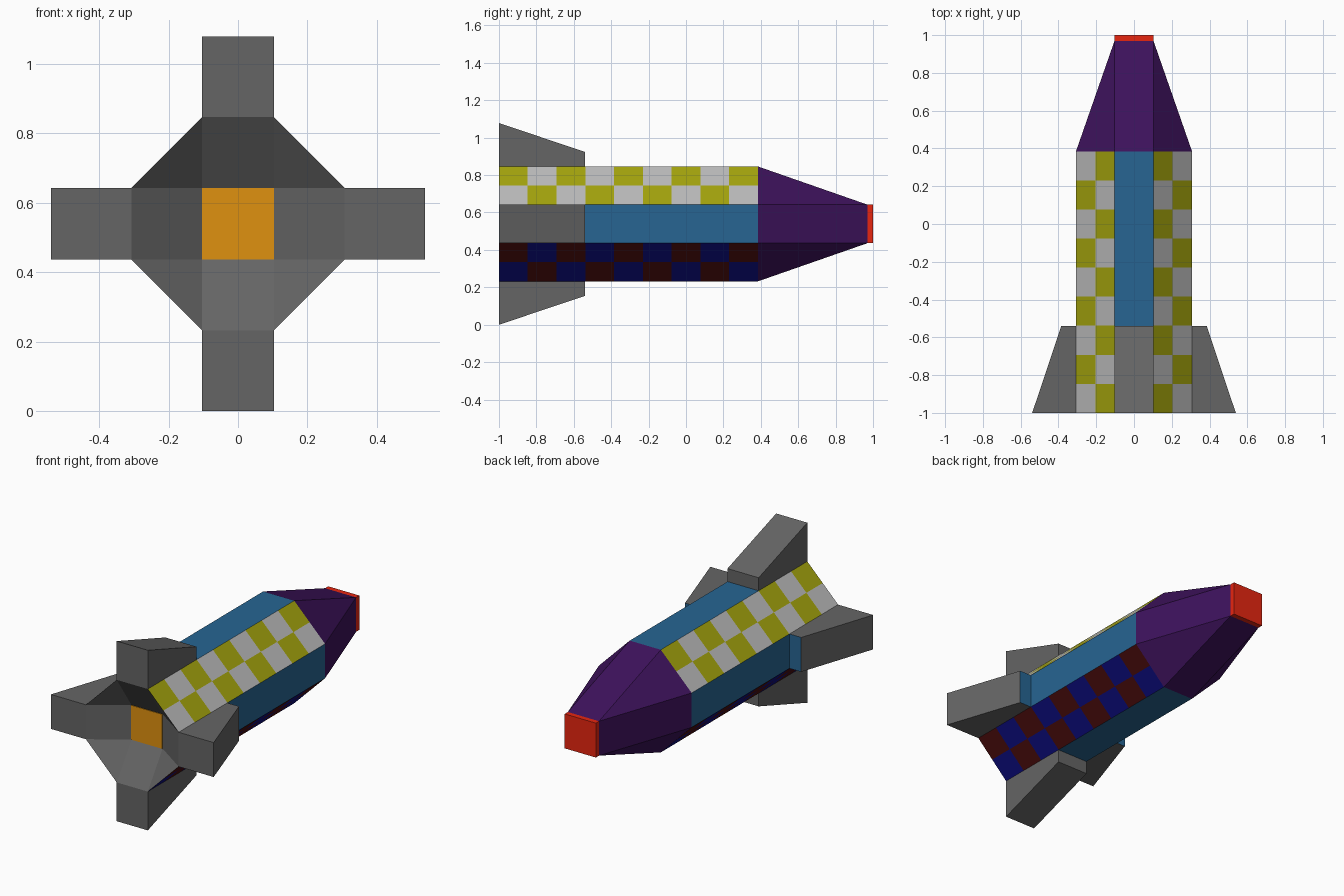
import bpy, bmesh, math
from mathutils import Matrix

if "Cube" in bpy.data.objects:
    bpy.data.objects.remove(bpy.data.objects["Cube"])

CZ = 0.539            # height of the rocket axis
IN, OUT = 0.103, 0.307  # octagon corner offsets
BACK, SHOULDER, NOSE, TIP = -1.0, 0.385, 0.97, 1.0
THROAT = -0.86
FIN_FRONT = -0.54


def material(name, r, g, b):
    m = bpy.data.materials.new(name)
    m.diffuse_color = (r, g, b, 1)
    m.use_nodes = True
    m.node_tree.nodes["Principled BSDF"].inputs["Base Color"].default_value = m.diffuse_color
    return m


grey = material("dark_grey", 0.13, 0.13, 0.13)
blue = material("steel_blue", 0.02, 0.13, 0.29)
purple = material("purple", 0.047, 0.006, 0.107)
red = material("red", 0.93, 0.022, 0.006)
orange = material("orange", 0.74, 0.286, 0.005)
yellow = material("yellow", 0.37, 0.37, 0.004)
silver = material("light_grey", 0.5, 0.5, 0.5)
maroon = material("maroon", 0.07, 0.004, 0.004)
navy = material("navy", 0.004, 0.004, 0.22)


def finish(name, bm, mats):
    me = bpy.data.meshes.new(name)
    bm.to_mesh(me)
    bm.free()
    for m in mats:
        me.materials.append(m)
    ob = bpy.data.objects.new(name, me)
    bpy.context.collection.objects.link(ob)
    return ob


def section(outer, split=False):
    """Octagon in x,z; outer == IN collapses it to a square. split halves the diagonals."""
    pts = []
    mid = (IN + outer) / 2
    for k in range(4):
        c, s = [(1, 0), (0, 1), (-1, 0), (0, -1)][k]
        quarter = [(outer, -IN), (outer, IN)] + ([(mid, mid)] if split else [])
        pts += [(x * c - z * s, x * s + z * c) for x, z in quarter]
    return pts


def loft(rings, paint=None):
    """Skin a list of (y, section); paint(ring, side) gives the material index."""
    bm = bmesh.new()
    loops = [[bm.verts.new((x, y, CZ + z)) for x, z in sec] for y, sec in rings]
    for r, (a, b) in enumerate(zip(loops, loops[1:])):
        n = len(a)
        for i in range(n):
            j = (i + 1) % n
            f = bm.faces.new((a[i], b[i], b[j], a[j]))
            f.material_index = paint(r, i) if paint else 0
    bmesh.ops.remove_doubles(bm, verts=bm.verts, dist=1e-5)
    return bm


def box(name, y0, y1, half, mat):
    bm = bmesh.new()
    bmesh.ops.create_cube(bm, size=1)
    bmesh.ops.scale(bm, vec=(2 * half, y1 - y0, 2 * half), verts=bm.verts)
    bmesh.ops.translate(bm, vec=(0, (y0 + y1) / 2, CZ), verts=bm.verts)
    return finish(name, bm, [mat])


# Hull: blue flats, chequered diagonals (yellow above, maroon/navy below)
def hull_paint(r, i):
    quarter, side = divmod(i, 3)
    if side == 0:
        return 0
    # is this strip the one next to the top/bottom flat?
    inner = (side == 2) == (quarter in (0, 2))
    even = (r % 2 == 0)
    if quarter < 2:
        return 1 if inner == even else 2
    return 4 if inner == even else 3


ROWS = 9
hull = [(BACK + (SHOULDER - BACK) * k / ROWS, section(OUT, True)) for k in range(ROWS + 1)]
finish("hull", loft(hull, hull_paint), [blue, yellow, silver, maroon, navy])

# Nose and its square tip
finish("nose", loft([(SHOULDER, section(OUT)), (NOSE, section(IN))]), [purple])
box("nose_tip", NOSE, TIP, IN, red)

# Recessed exhaust funnel with glowing plate
finish("exhaust_funnel", loft([(THROAT, section(IN)), (BACK, section(OUT))]), [grey])
box("exhaust_plate", THROAT - 0.004, THROAT + 0.004, IN, orange)


# Four fins; the side pair have blue leading faces
def fin(name, turns, lead):
    bm = bmesh.new()
    prof = [(BACK, OUT), (BACK, 0.539), (FIN_FRONT, 0.385), (FIN_FRONT, OUT)]
    l = [bm.verts.new((-IN, y, z)) for y, z in prof]
    r = [bm.verts.new((IN, y, z)) for y, z in prof]
    bm.faces.new(l)
    bm.faces.new(r[::-1])
    for i in range(4):
        j = (i + 1) % 4
        bm.faces.new((l[i], r[i], r[j], l[j]))
    bmesh.ops.recalc_face_normals(bm, faces=bm.faces)
    bm.normal_update()
    for f in bm.faces:
        f.material_index = 1 if f.normal.y > 0.9 else 0
    # open the root so it does not overlap the hull skin
    root = [f for f in bm.faces if f.normal.z < -0.9]
    bmesh.ops.delete(bm, geom=root, context='FACES_ONLY')
    bm.transform(Matrix.Translation((0, 0, CZ)) @ Matrix.Rotation(turns * math.pi / 2, 4, 'Y'))
    finish(name, bm, [grey, lead])


for k, (name, lead) in enumerate([("top_fin", grey), ("right_fin", blue),
                                  ("bottom_fin", grey), ("left_fin", blue)]):
    fin(name, k, lead)
